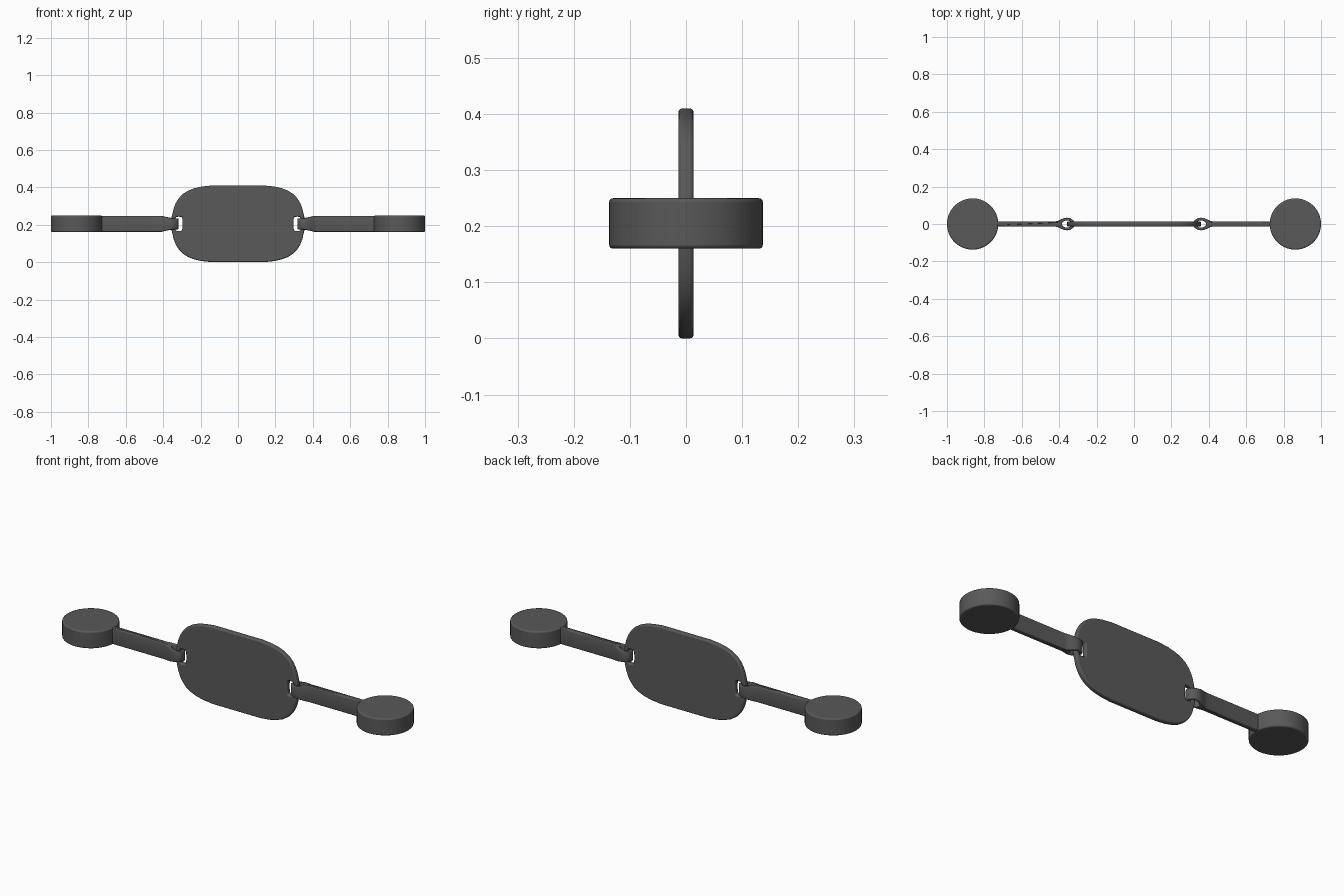
import bpy, math

if "Cube" in bpy.data.objects:
    bpy.data.objects.remove(bpy.data.objects["Cube"])

MID = 0.205  # height of the common centre line

metal = bpy.data.materials.new("dark_grey")
metal.diffuse_color = (0.1, 0.1, 0.1, 1)
metal.use_nodes = True
metal.node_tree.nodes["Principled BSDF"].inputs["Base Color"].default_value = metal.diffuse_color


def activate(obj):
    bpy.ops.object.select_all(action='DESELECT')
    obj.select_set(True)
    bpy.context.view_layer.objects.active = obj


def finish(obj, angle=40):
    obj.data.materials.clear()
    obj.data.materials.append(metal)
    activate(obj)
    bpy.ops.object.shade_smooth_by_angle(angle=math.radians(angle))


def ellipse(cx, rx, ry, power=1.0, n=20):
    """Closed oval; a power below 1 squares its corners."""
    pts = []
    for i in range(n):
        c, s = math.cos(math.tau * i / n), math.sin(math.tau * i / n)
        pts.append((cx + rx * math.copysign(abs(c) ** power, c),
                    ry * math.copysign(abs(s) ** power, s)))
    return pts


def cutout(name, outlines, half, bevel):
    """Flat part with holes and rounded edges, as a mesh."""
    cu = bpy.data.curves.new(name, 'CURVE')
    cu.dimensions, cu.fill_mode = '2D', 'BOTH'
    cu.extrude, cu.bevel_depth, cu.bevel_resolution = half - bevel, bevel, 2
    cu.offset = -bevel
    for pts in outlines:
        sp = cu.splines.new('POLY')
        sp.points.add(len(pts) - 1)
        for p, (x, y) in zip(sp.points, pts):
            p.co = (x, y, 0, 1)
        sp.use_cyclic_u = True
    obj = bpy.data.objects.new(name, cu)
    bpy.context.collection.objects.link(obj)
    activate(obj)
    bpy.ops.object.convert(target='MESH')
    return bpy.context.view_layer.objects.active


# Centre plate with a slot near each end
quarter = [(0.358, 0.0), (0.354, 0.04), (0.343, 0.085), (0.333, 0.11), (0.318, 0.135),
           (0.297, 0.158), (0.268, 0.177), (0.235, 0.19), (0.195, 0.199), (0.14, 0.205)]
upper = quarter + [(-x, y) for x, y in reversed(quarter)]
outline = upper + [(x, -y) for x, y in reversed(upper[1:-1])]
slots = [ellipse(s * 0.316, 0.019, 0.038, 0.4) for s in (1, -1)]
plate = cutout("centre_plate", [outline] + slots, 0.0135, 0.007)
plate.rotation_euler.x = math.pi / 2
plate.location.z = MID
finish(plate)

# Straps with a looped end, and round end discs
half = [(0.77, 0.0135), (0.6, 0.0135), (0.425, 0.0135), (0.41, 0.016), (0.395, 0.023),
        (0.376, 0.031), (0.358, 0.034), (0.34, 0.031), (0.325, 0.021), (0.317, 0.009)]
for side, s in (("left", -1), ("right", 1)):
    shape = [(s * x, y) for x, y in half + [(x, -y) for x, y in reversed(half)]]
    strap = cutout(side + "_strap", [shape, ellipse(s * 0.358, 0.027, 0.019)], 0.043, 0.005)
    for v in strap.data.vertices:  # the loop narrows towards the plate
        t = min(1, max(0, (0.41 - abs(v.co.x)) / 0.06))
        v.co.z *= 1 - 0.32 * t
    strap.location.z = MID
    finish(strap)

    bpy.ops.mesh.primitive_cylinder_add(vertices=64, radius=0.137, depth=0.09,
                                        location=(s * 0.863, 0, MID))
    disc = bpy.context.object
    disc.name = side + "_end_disc"
    bev = disc.modifiers.new("rounded_rim", 'BEVEL')
    bev.width, bev.segments, bev.limit_method = 0.007, 3, 'ANGLE'
    finish(disc)
